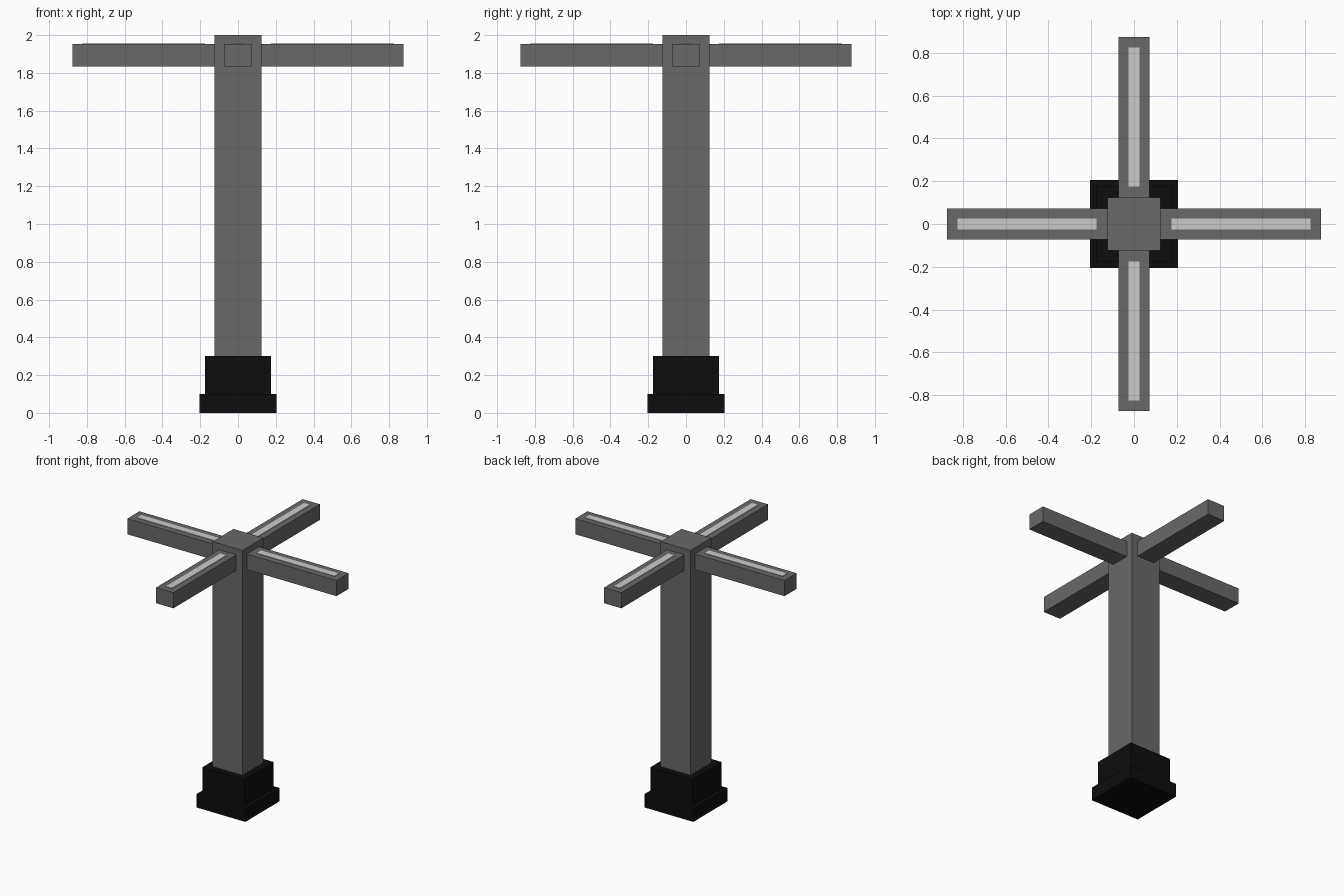
import bpy
import math
from mathutils import Matrix

if "Cube" in bpy.data.objects:
    bpy.data.objects.remove(bpy.data.objects["Cube"])


def material(name, v):
    m = bpy.data.materials.new(name)
    m.diffuse_color = (v, v, v, 1)
    m.use_nodes = True
    m.node_tree.nodes["Principled BSDF"].inputs["Base Color"].default_value = m.diffuse_color
    return m


GREY = material("dark grey metal", 0.14)
BLACK = material("black base", 0.004)
LIGHT = material("pale light strip", 0.60)


def box(name, lo, hi, mat, turn=0.0):
    """Axis-aligned box between two corners, optionally turned about z."""
    bpy.ops.mesh.primitive_cube_add(size=1)
    ob = bpy.context.object
    ob.name = name
    size = [b - a for a, b in zip(lo, hi)]
    mid = [(a + b) / 2 for a, b in zip(lo, hi)]
    ob.data.transform(Matrix.Rotation(turn, 4, 'Z')
                      @ Matrix.Translation(mid)
                      @ Matrix.Diagonal((*size, 1)))
    ob.data.materials.append(mat)
    return ob


def pillar(name, half, z0, z1, mat):
    return box(name, (-half, -half, z0), (half, half, z1), mat)


# Stepped base and post
pillar("base_plinth", 0.205, 0.0, 0.10, BLACK)
pillar("base_collar", 0.175, 0.10, 0.30, BLACK)
pillar("post", 0.125, 0.30, 2.0, GREY)

# Four arms, each with a light strip on top
for i, side in enumerate(("right", "back", "left", "front")):
    turn = i * math.pi / 2
    box(side + "_arm", (0.125, -0.0725, 1.835), (0.875, 0.0725, 1.953), GREY, turn)
    box(side + "_light_strip", (0.175, -0.026, 1.95), (0.826, 0.026, 1.956), LIGHT, turn)
